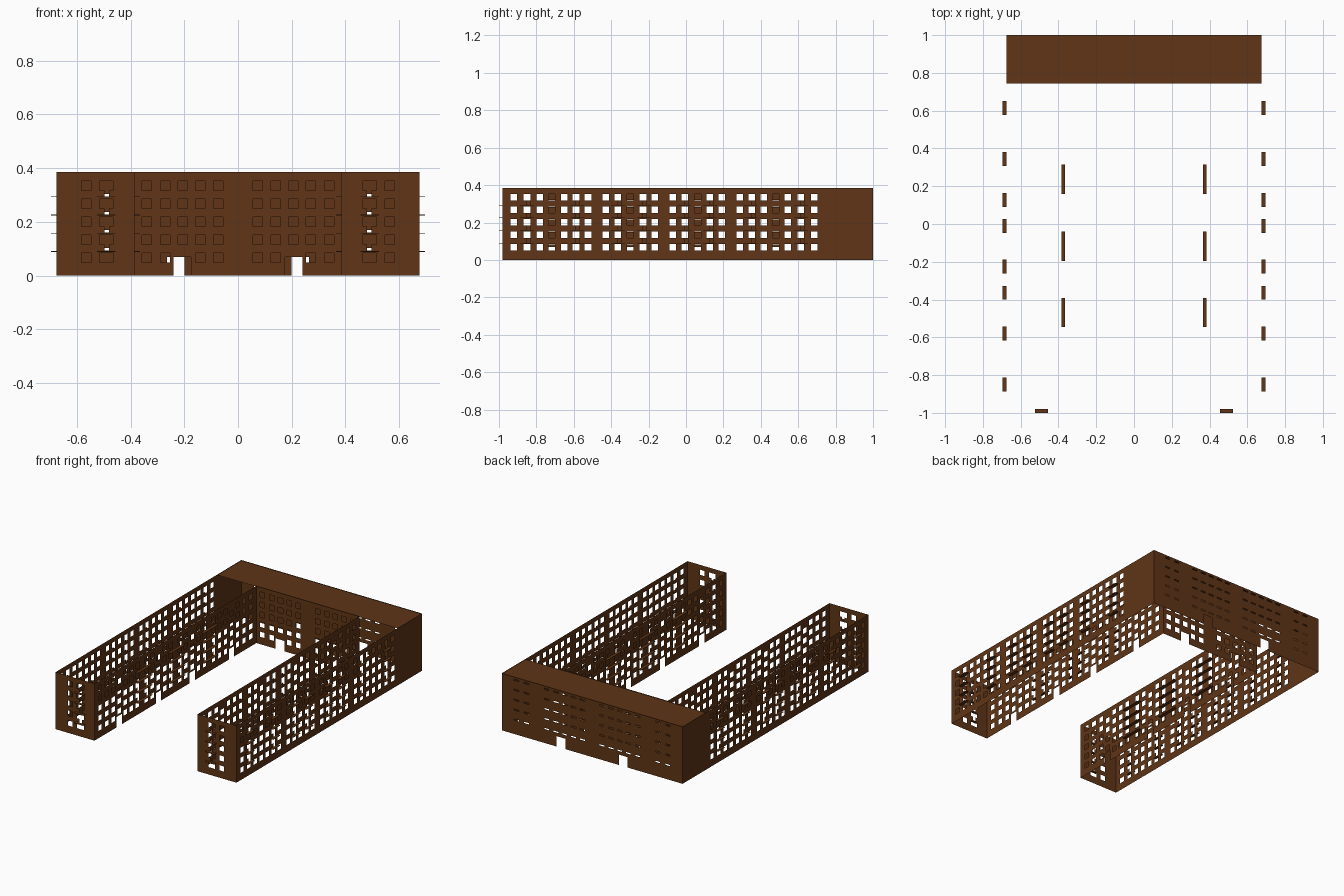
import bpy, bmesh

if "Cube" in bpy.data.objects:
    bpy.data.objects.remove(bpy.data.objects["Cube"])

H = 0.385                                   # wall height
X_OUT, X_IN = 0.675, 0.385                  # outer and inner wing walls
Y_FRONT, Y_MID, Y_BACK = -0.98, 0.745, 1.0
MID = -0.118                                # symmetry line of the wing walls
FLOORS = [0.067 + 0.067 * i for i in range(5)]
SLABS = [0.09 + 0.0677 * i for i in range(4)]
W = 0.035                                   # window size

mat = bpy.data.materials.new("brown_wall")
mat.diffuse_color = (0.115, 0.035, 0.008, 1)
mat.use_nodes = True
mat.node_tree.nodes["Principled BSDF"].inputs["Base Color"].default_value = mat.diffuse_color


def finish(name, bm, mirror):
    me = bpy.data.meshes.new(name)
    bm.to_mesh(me)
    bm.free()
    me.materials.append(mat)
    ob = bpy.data.objects.new(name, me)
    bpy.context.collection.objects.link(ob)
    if mirror:
        ob.modifiers.new("Mirror", 'MIRROR')
    return ob


def wall(name, u0, u1, holes, place, mirror=False):
    """Flat sheet with rectangular openings (ua, ub, za, zb)."""
    us = sorted({round(v, 4) for h in holes for v in h[:2]} | {u0, u1})
    zs = sorted({round(v, 4) for h in holes for v in h[2:]} | {0, H})
    bm = bmesh.new()
    verts = {}

    def vert(u, z):
        if (u, z) not in verts:
            verts[u, z] = bm.verts.new(place(u, z))
        return verts[u, z]

    for a, b in zip(us, us[1:]):
        for c, d in zip(zs, zs[1:]):
            u, z = (a + b) / 2, (c + d) / 2
            if not any(h[0] < u < h[1] and h[2] < z < h[3] for h in holes):
                bm.faces.new([vert(a, c), vert(b, c), vert(b, d), vert(a, d)])
    return finish(name, bm, mirror)


def window(u, z, w=W, h=W):
    return (u - w / 2, u + w / 2, z - h / 2, z + h / 2)


def column(u, w=W):
    return [window(u, z, w) for z in FLOORS]


def balcony_doors(u, side=1):
    """Half-width door reaching from each upper window to its slab."""
    a, b = sorted((u, u + side * W / 2))
    return [(a, b, s, f) for s, f in zip(SLABS, FLOORS[1:])]


def balconies(name, boxes):
    """Thin slabs at every upper floor, mirrored to the other wing."""
    bm = bmesh.new()
    for x0, x1, y0, y1 in boxes:
        for z in SLABS:
            r = bmesh.ops.create_cube(bm, size=1)["verts"]
            bmesh.ops.scale(bm, verts=r, vec=(x1 - x0, y1 - y0, 0.003))
            bmesh.ops.translate(bm, verts=r, vec=((x0 + x1) / 2, (y0 + y1) / 2, z))
    return finish(name, bm, True)


def both(ys):
    return ys + [2 * MID - y for y in ys]


# window columns along the wings, symmetric about MID
cols = both([-0.922, -0.85, -0.781, -0.717, -0.652, -0.588, -0.524,
             -0.428, -0.364, -0.299, -0.23, -0.166])
stairs = both([-0.717, -0.299])
outer_balc = both([-0.85, -0.58, -0.364, -0.225])
inner_balc = [-0.468, MID, 0.237]

# outer wing wall with balconies
holes = [h for y in cols for h in column(y)]
for y in both([-0.85, -0.588, -0.364, -0.23]):
    holes += balcony_doors(y)
wall("outer_wing_wall", Y_FRONT, Y_BACK, holes, lambda u, z: (X_OUT, u, z), True)
balconies("outer_balconies", [(X_OUT, X_OUT + 0.02, y - 0.037, y + 0.037) for y in outer_balc])

# courtyard wing wall with entrances and half-landing stair windows
holes = []
for y in cols:
    if y in stairs:
        holes.append((y - 0.028, y + 0.028, 0, 0.07))
        holes += [window(y, z + 0.0335) for z in FLOORS[:4]]
    else:
        holes += column(y)
for y in both([-0.524, -0.428]) + [-0.166, 2 * MID + 0.166]:
    holes += balcony_doors(y)
wall("inner_wing_wall", Y_FRONT, Y_MID, holes, lambda u, z: (X_IN, u, z), True)
balconies("inner_balconies", [(X_IN - 0.02, X_IN, y - 0.077, y + 0.077) for y in inner_balc])

# wing end wall facing the front
holes = column(0.565) + column(0.49, 0.05) + balcony_doors(0.48)
wall("wing_end_wall", X_IN, X_OUT, holes, lambda u, z: (u, Y_FRONT, z), True)
balconies("end_balconies", [(0.455, 0.525, -1.0, Y_FRONT)])

# back block: courtyard wall with two entrances
xs = [0.073, 0.14, 0.205, 0.27, 0.34]
holes = []
for s in (-1, 1):
    for x in xs:
        c = column(s * x)
        holes += c[1:] if x == 0.205 else c
    a, b = sorted((s * 0.175, s * 0.24))
    holes.append((a, b, 0, 0.07))
wall("courtyard_back_wall", -X_IN, X_IN, holes, lambda u, z: (u, Y_MID, z))

# rear wall with narrow slot windows and two rear doors
holes = []
for s in (-1, 1):
    for x in xs + [0.49, 0.565]:
        holes += [window(s * x, z + 0.031, W, 0.008) for z in FLOORS]
    a, b = sorted((s * 0.2, s * 0.265))
    holes.append((a, b, 0, 0.07))
wall("rear_wall", -X_OUT, X_OUT, holes, lambda u, z: (u, Y_BACK, z))

# flat roof over the back block
bm = bmesh.new()
bm.faces.new([bm.verts.new((x, y, H - 0.004)) for x, y in
              ((-X_OUT, Y_MID), (X_OUT, Y_MID), (X_OUT, Y_BACK), (-X_OUT, Y_BACK))])
finish("back_block_roof", bm, False)
